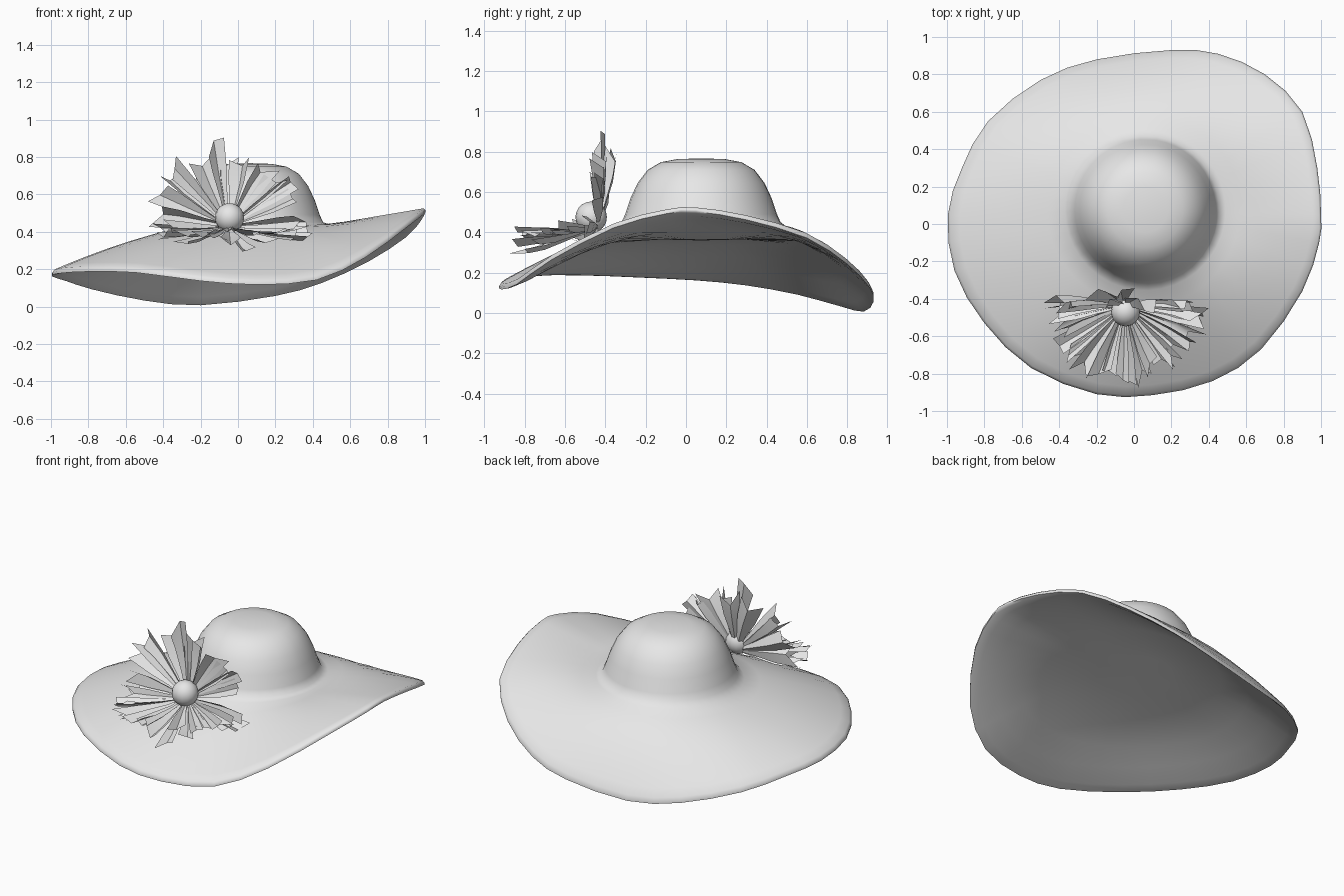
import bpy, bmesh, math, random
from mathutils import Vector

random.seed(4)
cube = bpy.data.objects.get("Cube")
if cube:
    bpy.data.objects.remove(cube)

grey = bpy.data.materials.new("pale_grey")
grey.use_nodes = True
grey.diffuse_color = (0.8, 0.8, 0.8, 1)
grey.node_tree.nodes["Principled BSDF"].inputs["Base Color"].default_value = (0.8, 0.8, 0.8, 1)


def finish(bm, name, angle):
    mesh = bpy.data.meshes.new(name)
    bm.to_mesh(mesh)
    bm.free()
    mesh.materials.append(grey)
    ob = bpy.data.objects.new(name, mesh)
    bpy.context.collection.objects.link(ob)
    bpy.ops.object.select_all(action='DESELECT')
    ob.select_set(True)
    bpy.context.view_layer.objects.active = ob
    bpy.ops.object.shade_smooth_by_angle(angle=math.radians(angle))
    return ob


def catmull(a, b, c, d, t):
    return 0.5 * (2 * b + (c - a) * t + (2 * a - 5 * b + 4 * c - d) * t * t
                  + (3 * b - a - 3 * c + d) * t ** 3)


# Wavy rim of the brim, counter-clockwise from the left side
RIM = [Vector(p) for p in (
    (1, .05, .51), (.98, .3, .47), (.9, .6, .38), (.7, .8, .25), (.45, .91, .135),
    (.2, .93, .065), (-.2, .88, .015), (-.5, .77, .04), (-.78, .55, .1), (-.92, .3, .145),
    (-.995, .05, .17), (-.96, -.25, .185), (-.8, -.53, .195), (-.55, -.77, .19),
    (-.2, -.91, .145), (.1, -.915, .125), (.42, -.84, .15), (.68, -.67, .27),
    (.9, -.36, .43), (.99, -.1, .5))]
n = len(RIM)
rim = [catmull(RIM[i - 1], RIM[i], RIM[(i + 1) % n], RIM[(i + 2) % n], t)
       for i in range(n) for t in (0, 0.5)]

# Hat: crown rings, brim rings, rolled edge and closed underside as one loft
centre = Vector((.06, .075, 0))
dirs = [Vector((p.x - centre.x, p.y - centre.y, 0)).normalized() for p in rim]
up = Vector((0, 0, 1))
rings = []
for r, z in ((.12, .763), (.2, .748), (.265, .71), (.315, .645), (.35, .57), (.377, .49), (.395, .45)):
    rings.append([centre + d * r + up * z for d in dirs])


def brim_point(i, t):
    d = dirs[i]
    foot = centre + d * .43 + up * (.425 + .015 * d.x)
    bulge = .06 + .17 * max(0, d.y) - .06 * max(0, d.x)
    return foot.lerp(rim[i], t) + up * bulge * t * (1 - t)


count = len(rim)
for t in (0, .15, .35, .55, .75, .9, .98):
    rings.append([brim_point(i, t) + up * .015 * t for i in range(count)])
rings.append([p + up * .004 for p in rim])
rings.append([p - up * .008 for p in rim])
for t in (.97, .9, .7, .45, .15):
    drop = .015 if t > .95 else .02 + .03 * (1 - t)
    rings.append([brim_point(i, t) - up * drop for i in range(count)])
rings.append([centre + d * .22 + up * .365 for d in dirs])

bm = bmesh.new()
loops = [[bm.verts.new(p) for p in ring] for ring in rings]
for a, b in zip(loops, loops[1:]):
    for i in range(count):
        j = (i + 1) % count
        bm.faces.new((a[i], b[i], b[j], a[j]))
top = bm.verts.new(centre + up * .767)
base = bm.verts.new(centre + up * .36)
for i in range(count):
    j = (i + 1) % count
    bm.faces.new((top, loops[0][i], loops[0][j]))
    bm.faces.new((base, loops[-1][j], loops[-1][i]))
finish(bm, "hat", 60)

# Flower: crumpled ribbon petals, the upper ones standing, the lower ones on the brim
heart = Vector((-.05, -.44, .43))


def petal(bm, angle, length, width, lift):
    c, s = math.cos(angle), math.sin(angle)
    if s > 0:
        out = Vector((c, .22 * s + lift, s))
    else:
        out = Vector((c, s, .22 * s + .15 * abs(c) * s + lift))
    out.normalize()
    facing = Vector((0, -1, .25)) if s > 0 else Vector((0, -.3, 1))
    side = out.cross(facing).normalized()
    normal = side.cross(out).normalized()
    twist = random.uniform(-.7, .7)
    side = (side * math.cos(twist) + normal * math.sin(twist))
    normal = side.cross(out)
    grid = []
    tips = [random.uniform(-.16, .06) for _ in range(3)]
    tips[random.choice((0, 2))] = .06
    for t, w in ((.06, .15), (.35, .4), (.68, .8), (1, 1)):
        row = []
        for k in (-1, 0, 1):
            reach = length * (t + (tips[k + 1] if t == 1 else 0))
            fold = (.35 if k == 0 else 0) * width * w
            curl = .1 * length * t * t
            row.append(bm.verts.new(heart + out * reach + side * k * w * width / 2
                                    + normal * (curl - fold)))
        grid.append(row)
    for a, b in zip(grid, grid[1:]):
        for k in range(2):
            bm.faces.new((a[k], a[k + 1], b[k + 1], b[k]))


bm = bmesh.new()
for i in range(15):     # standing and side petals
    a = math.radians(-8 + 196 * i / 14 + random.uniform(-5, 5))
    petal(bm, a, random.uniform(.34, .45), random.uniform(.08, .15), random.uniform(-.12, .06))
for i in range(18):     # petals resting on the brim
    a = math.radians(190 + 160 * i / 17 + random.uniform(-4, 4))
    petal(bm, a, random.uniform(.34, .44), random.uniform(.06, .12), random.uniform(-.2, .12))
finish(bm, "flower_petals", 60)

# Round button at the heart of the flower
bm = bmesh.new()
bmesh.ops.create_uvsphere(bm, u_segments=16, v_segments=10, radius=.078)
bmesh.ops.translate(bm, verts=bm.verts, vec=(-.045, -.47, .475))
finish(bm, "flower_button", 60)
